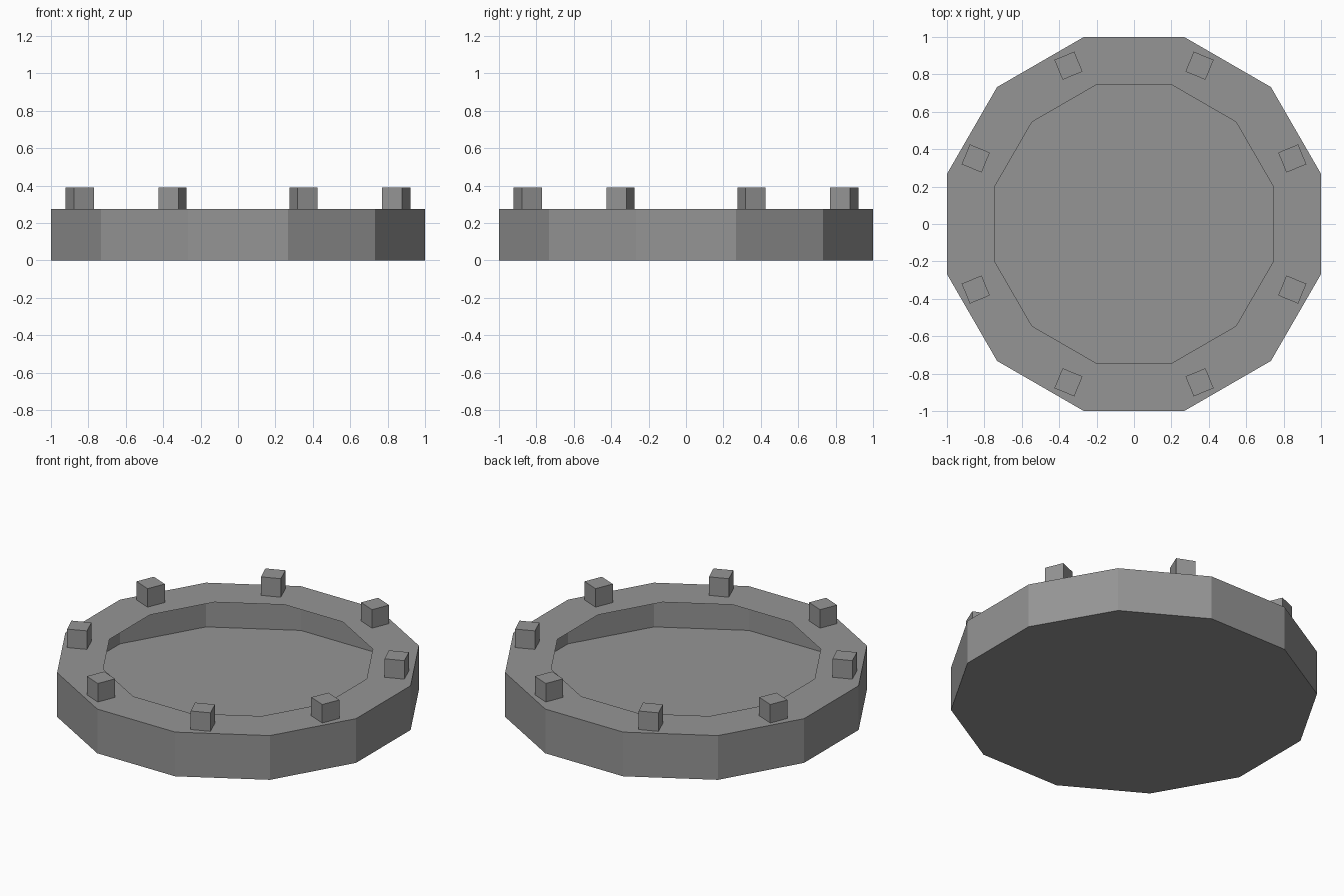
import bpy, bmesh, math
from mathutils import Matrix

if "Cube" in bpy.data.objects:
    bpy.data.objects.remove(bpy.data.objects["Cube"])

SIDES = 12
RIM_Z = 0.275
OUTER, INNER = 1.0, 0.745          # distances to the flat sides
PEG, PEG_R = 0.115, 0.916

grey = bpy.data.materials.new("stone grey")
grey.diffuse_color = (0.3, 0.3, 0.3, 1)
grey.use_nodes = True
grey.node_tree.nodes["Principled BSDF"].inputs["Base Color"].default_value = grey.diffuse_color


def finish(bm, name):
    mesh = bpy.data.meshes.new(name)
    bm.to_mesh(mesh)
    bm.free()
    mesh.materials.append(grey)
    obj = bpy.data.objects.new(name, mesh)
    bpy.context.collection.objects.link(obj)
    return obj


def ring(bm, apothem, z):
    r = apothem / math.cos(math.pi / SIDES)
    angles = [(i + 0.5) * math.tau / SIDES for i in range(SIDES)]
    return [bm.verts.new((r * math.cos(a), r * math.sin(a), z)) for a in angles]


# Basin: hollow twelve-sided shell with a flat overhanging rim
bm = bmesh.new()
loops = [ring(bm, a, z) for a, z in
         ((OUTER, 0), (OUTER, RIM_Z), (INNER, RIM_Z))]
for low, high in zip(loops, loops[1:]):
    for i in range(SIDES):
        j = (i + 1) % SIDES
        bm.faces.new((low[i], low[j], high[j], high[i]))
bm.faces.new(loops[0][::-1])
finish(bm, "basin")

# Eight cube pegs standing on the rim, turned to face the centre
for k in range(8):
    bm = bmesh.new()
    place = (Matrix.Rotation((k + 0.5) * math.tau / 8, 4, 'Z')
             @ Matrix.Translation((PEG_R, 0, RIM_Z + PEG / 2)))
    bmesh.ops.create_cube(bm, size=PEG, matrix=place)
    finish(bm, f"rim_peg_{k + 1}")
